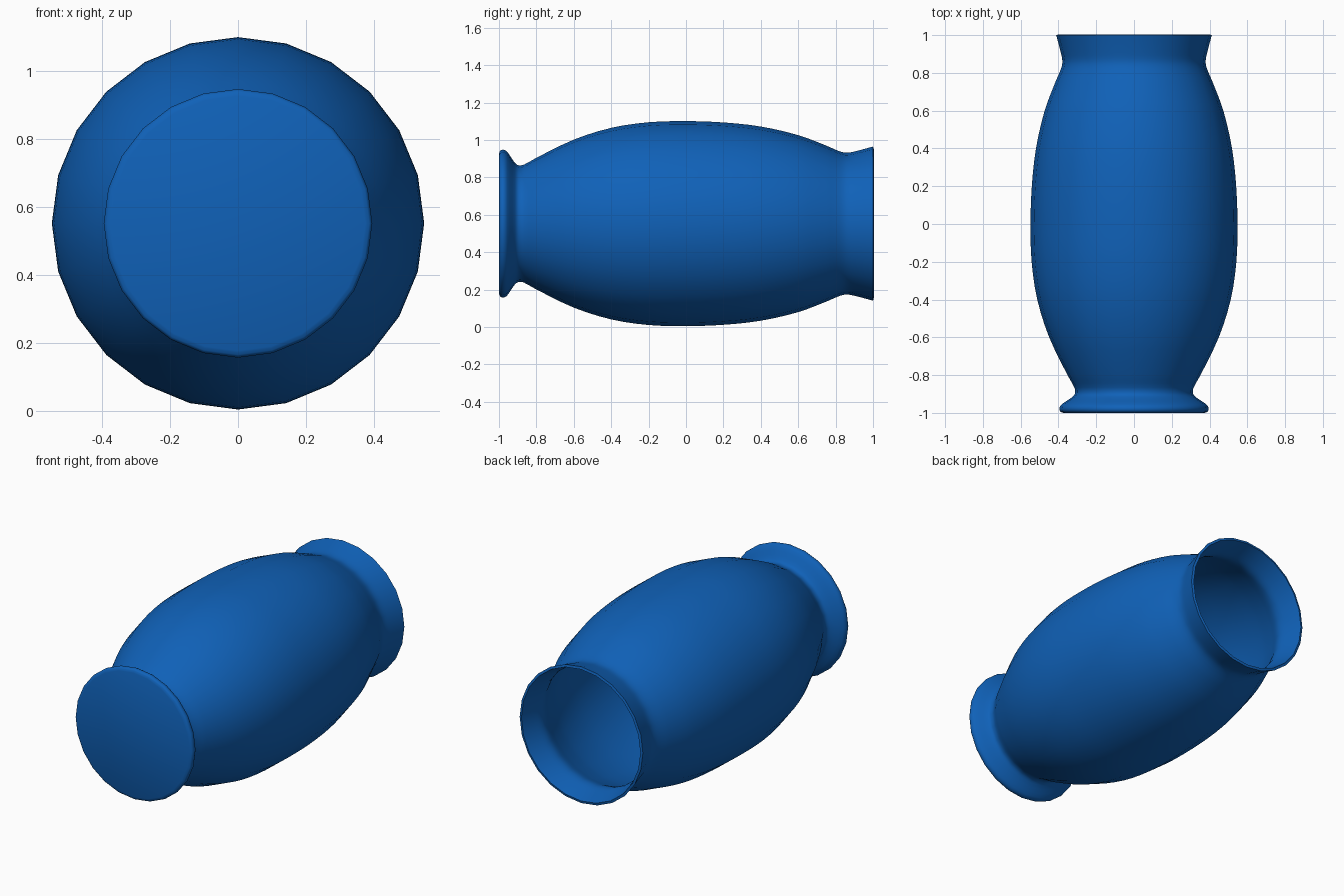
import bpy, bmesh, math

if "Cube" in bpy.data.objects:
    bpy.data.objects.remove(bpy.data.objects["Cube"])

SIDES = 24
CENTRE_Z = 0.5525
STEPS = 3

# Outer profile as (y, radius), from the foot to the open rim
profile = [(-1.0, 0.375), (-0.993, 0.39), (-0.975, 0.395), (-0.955, 0.383),
           (-0.915, 0.325), (-0.895, 0.312), (-0.865, 0.316), (-0.8, 0.352),
           (-0.6, 0.449), (-0.4, 0.512), (-0.2, 0.542), (0.0, 0.548),
           (0.2, 0.541), (0.4, 0.519), (0.6, 0.473), (0.75, 0.417),
           (0.82, 0.387), (0.86, 0.379), (0.91, 0.388), (1.0, 0.412)]


def smooth_curve(pts, steps):
    """Chord-aware cubic through the profile points."""
    n = len(pts)

    def slope(i):
        a, b = pts[max(i - 1, 0)], pts[min(i + 1, n - 1)]
        return (b[1] - a[1]) / (b[0] - a[0])

    out = []
    for i in range(n - 1):
        (y0, r0), (y1, r1) = pts[i], pts[i + 1]
        h = y1 - y0
        for s in range(steps):
            t = s / steps
            r = ((2*t**3 - 3*t**2 + 1) * r0 + (t**3 - 2*t**2 + t) * h * slope(i)
                 + (3*t**2 - 2*t**3) * r1 + (t**3 - t**2) * h * slope(i + 1))
            out.append((y0 + h * t, r))
    return out + [pts[-1]]


# Revolve the profile around the lengthwise axis
bm = bmesh.new()
rings = []
for y, r in smooth_curve(profile, STEPS):
    rings.append([bm.verts.new((r * math.sin(j * math.tau / SIDES), y,
                                r * math.cos(j * math.tau / SIDES)))
                  for j in range(SIDES)])
for a, b in zip(rings, rings[1:]):
    for j in range(SIDES):
        k = (j + 1) % SIDES
        bm.faces.new((a[j], a[k], b[k], b[j]))
# Flat closed foot
bm.faces.new(rings[0][::-1])

mesh = bpy.data.meshes.new("vase")
bm.to_mesh(mesh)
bm.free()
vase = bpy.data.objects.new("vase", mesh)
vase.location.z = CENTRE_Z
bpy.context.collection.objects.link(vase)
bpy.context.view_layer.objects.active = vase
vase.select_set(True)

# Thin wall, hollow inside
wall = vase.modifiers.new("wall", 'SOLIDIFY')
wall.thickness = 0.015
wall.offset = -1
bpy.ops.object.modifier_apply(modifier=wall.name)
bpy.ops.object.shade_smooth_by_angle(angle=math.radians(40))

# Blue glaze
blue = bpy.data.materials.new("blue_glaze")
blue.diffuse_color = (0.005, 0.12, 0.48, 1)
blue.use_nodes = True
blue.node_tree.nodes["Principled BSDF"].inputs["Base Color"].default_value = blue.diffuse_color
mesh.materials.append(blue)
